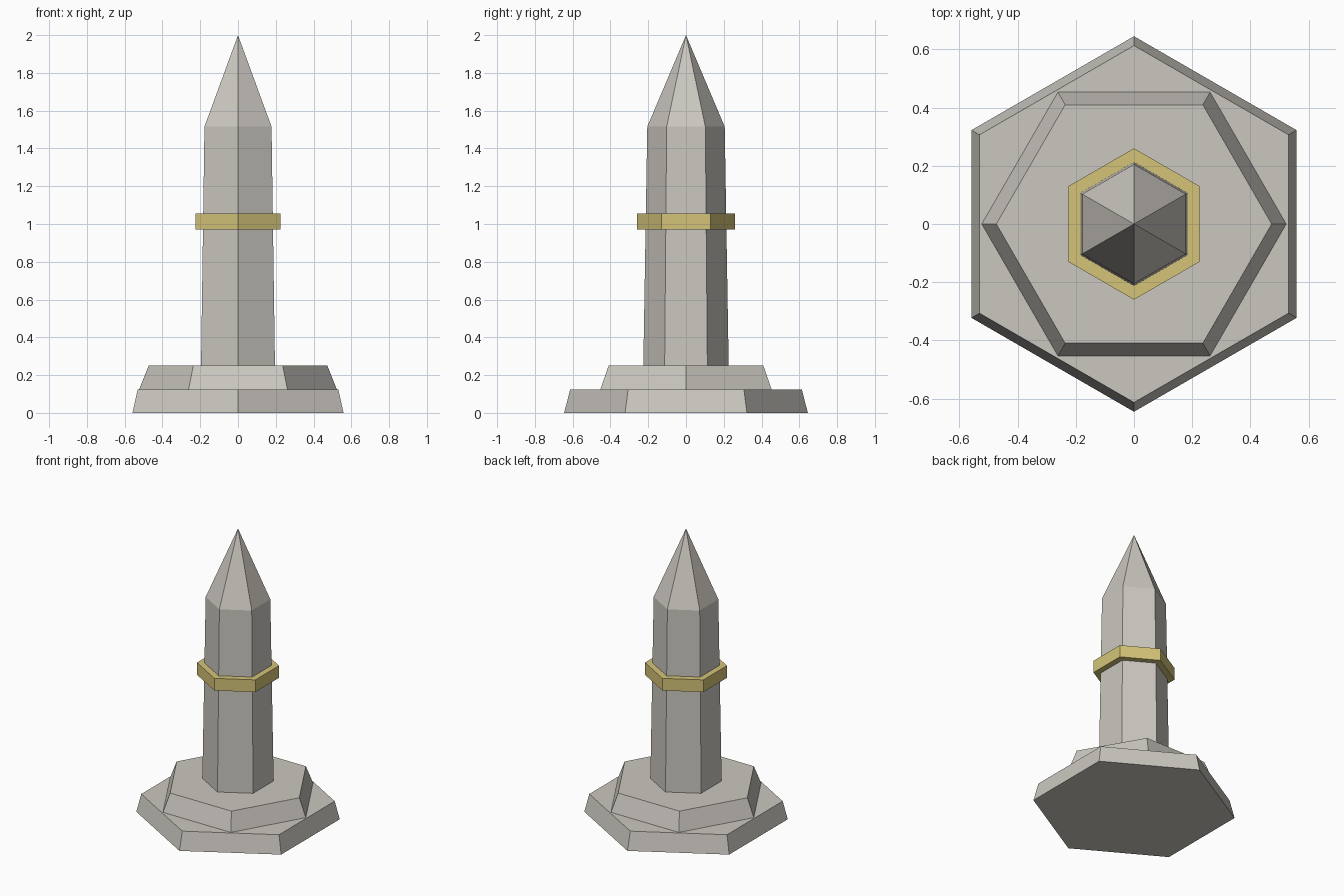
import bpy
import math

cube = bpy.data.objects.get("Cube")
if cube:
    bpy.data.objects.remove(cube, do_unlink=True)


def make_material(name, rgb):
    mat = bpy.data.materials.new(name)
    mat.use_nodes = True
    colour = (*rgb, 1.0)
    mat.diffuse_color = colour
    for node in mat.node_tree.nodes:
        if node.type == "BSDF_PRINCIPLED":
            node.inputs["Base Color"].default_value = colour
    return mat


stone = make_material("pale stone", (0.60, 0.575, 0.53))
gold = make_material("dull gold", (0.66, 0.55, 0.19))


def hex_part(name, r_low, r_high, z_low, z_high, mat, corner_angle=90):
    """Six-sided tapered block with one corner pointing along corner_angle."""
    bpy.ops.mesh.primitive_cone_add(
        vertices=6, radius1=r_low, radius2=r_high, depth=z_high - z_low,
        location=(0, 0, (z_low + z_high) / 2),
        rotation=(0, 0, math.radians(corner_angle - 90)))
    obj = bpy.context.object
    obj.name = name
    obj.data.materials.append(mat)
    return obj


# Stepped base, the upper step turned by half a side
hex_part("lower_step", 0.645, 0.613, 0.0, 0.125, stone)
hex_part("upper_step", 0.523, 0.473, 0.125, 0.25, stone, corner_angle=60)

# Tapering shaft, pointed cap and band
hex_part("shaft", 0.226, 0.205, 0.25, 1.515, stone)
hex_part("pointed_cap", 0.205, 0.0, 1.515, 2.0, stone)
hex_part("gold_band", 0.26, 0.26, 0.97, 1.055, gold)
